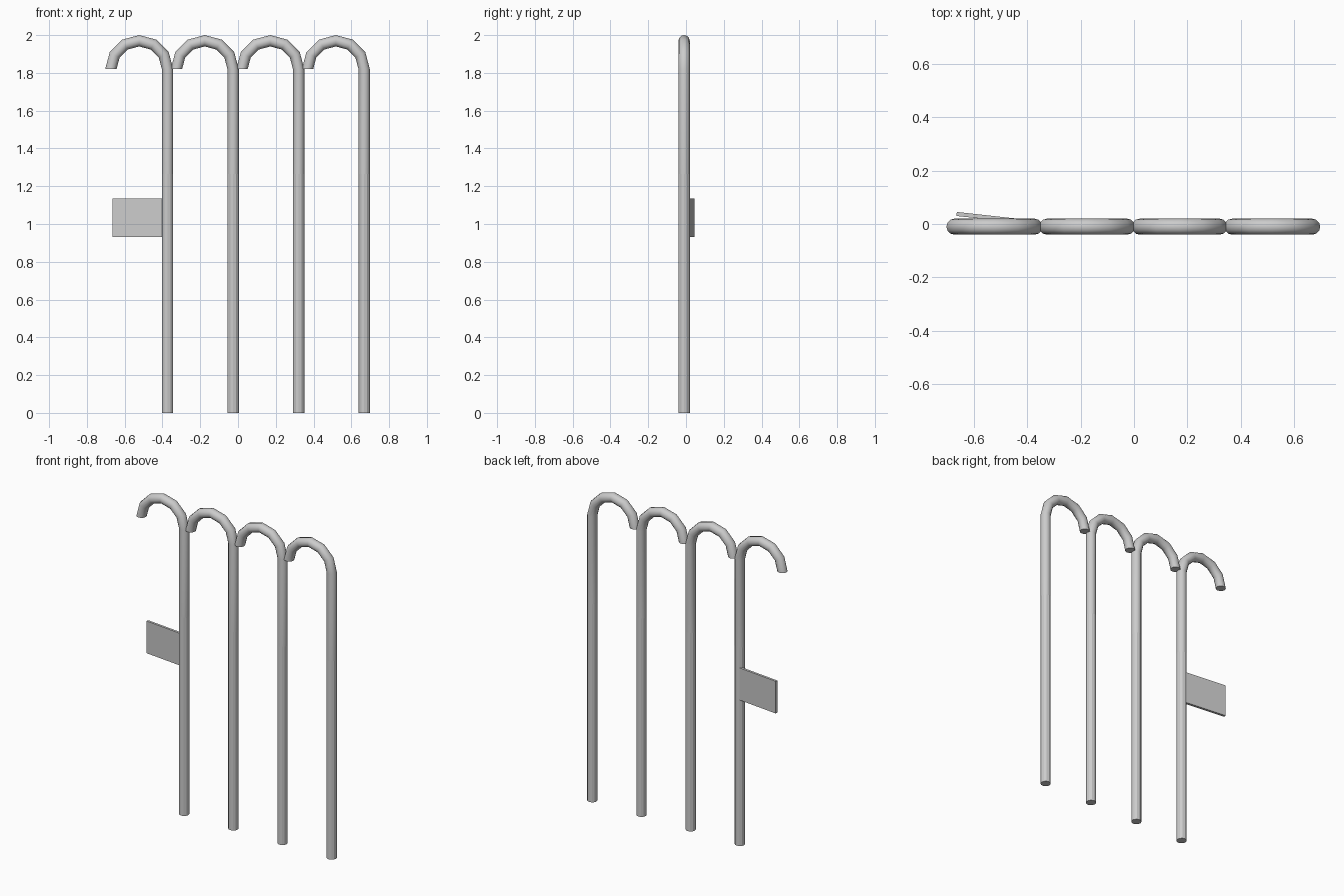
import bpy, bmesh, math
from mathutils import Matrix, Vector

cube = bpy.data.objects.get("Cube")
if cube:
    bpy.data.objects.remove(cube, do_unlink=True)

SIDES, TUBE_R = 12, 0.03
HOOK_R, HOOK_Z, HOOK_STEPS = 0.15, 1.82, 6
SPLIT_Z = 1.265          # faceted shaft below, smooth shaft above
Y = -0.01

grey = bpy.data.materials.new("plain grey")
grey.use_nodes = True
color = (0.6, 0.6, 0.6, 1)
grey.diffuse_color = color
grey.node_tree.nodes["Principled BSDF"].inputs["Base Color"].default_value = color


def finish(name, bm, loc):
    bmesh.ops.recalc_face_normals(bm, faces=bm.faces)
    mesh = bpy.data.meshes.new(name)
    bm.to_mesh(mesh)
    bm.free()
    mesh.materials.append(grey)
    obj = bpy.data.objects.new(name, mesh)
    obj.location = loc
    bpy.context.collection.objects.link(obj)
    return obj


def ring(bm, center, angle):
    """Circle of vertices across the tube, tilted along the hook."""
    out = Vector((math.cos(angle), 0, math.sin(angle)))
    side = Vector((0, 1, 0))
    turns = [2 * math.pi * i / SIDES for i in range(SIDES)]
    return [bm.verts.new(center + TUBE_R * (math.cos(t) * out + math.sin(t) * side))
            for t in turns]


def cane(name, x):
    bm = bmesh.new()
    # Straight shaft, then a half-circle hook towards -x
    rings = [ring(bm, Vector((0, 0, z)), 0) for z in (0, SPLIT_Z)]
    for i in range(HOOK_STEPS + 1):
        a = math.pi * i / HOOK_STEPS
        center = Vector((HOOK_R * (math.cos(a) - 1), 0, HOOK_Z + HOOK_R * math.sin(a)))
        rings.append(ring(bm, center, a))
    for level, (low, high) in enumerate(zip(rings, rings[1:])):
        for i in range(SIDES):
            j = (i + 1) % SIDES
            face = bm.faces.new((low[i], low[j], high[j], high[i]))
            face.smooth = level > 0
    # Flat ends
    for end in (rings[0], rings[-1]):
        cap = bm.faces.new(end)
        for edge in cap.edges:
            edge.smooth = False
    for edge in bm.edges:
        if all(abs(v.co.z - SPLIT_Z) < 0.001 for v in edge.verts):
            edge.smooth = False
    return finish(name, bm, (x, Y, 0))


for n in range(4):
    cane(f"hooked_post_{n + 1}", -0.373 + 0.347 * n)

# Thin sign plate, turned slightly backwards from the first post
bm = bmesh.new()
bmesh.ops.create_cube(bm, size=1, matrix=Matrix.Diagonal((0.285, 0.015, 0.205, 1)))
plate = finish("sign_plate", bm, (-0.523, 0.022, 1.033))
plate.rotation_euler.z = -0.11
